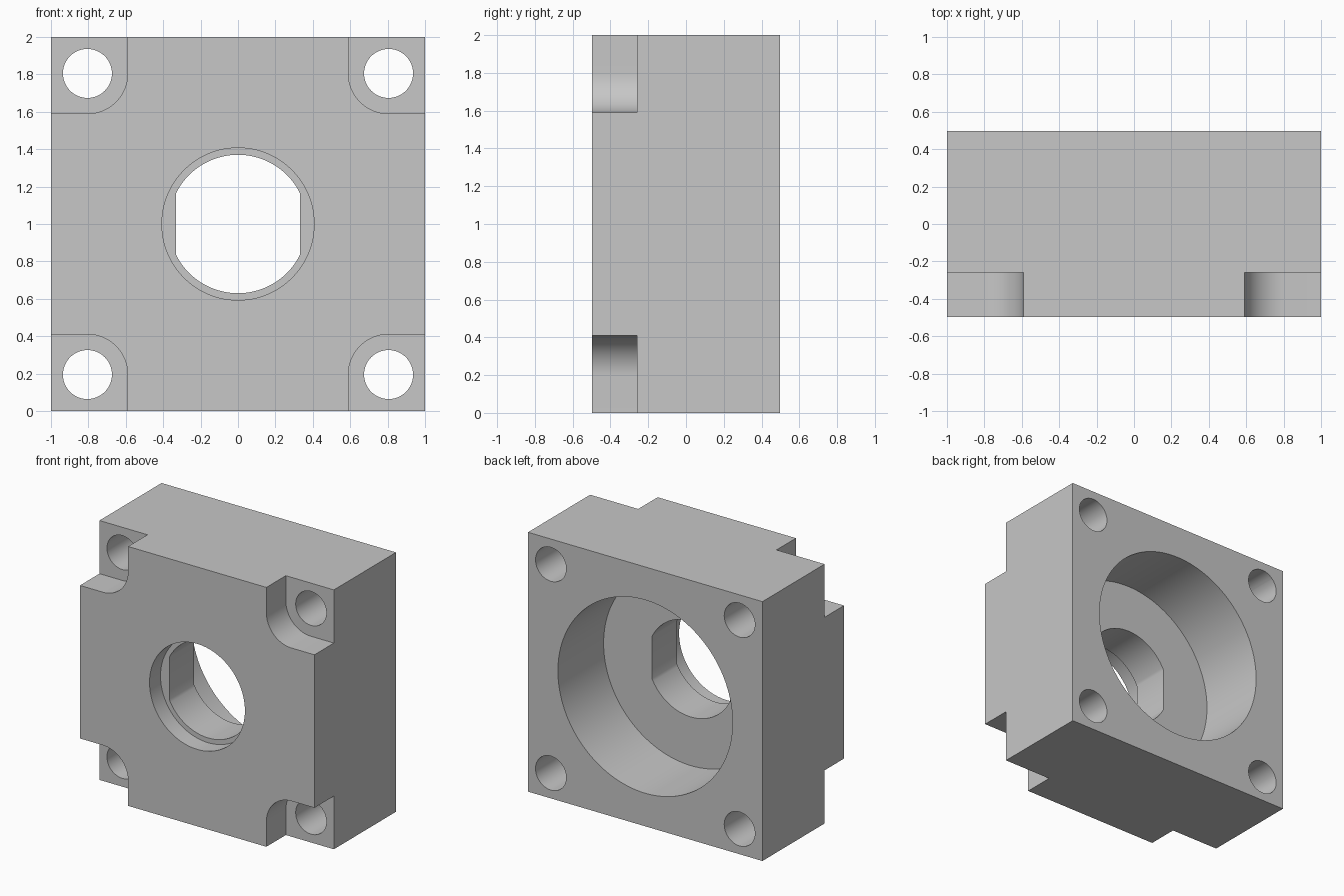
import bpy, bmesh
from math import pi, sin, cos, acos

cube = bpy.data.objects.get("Cube")
if cube:
    bpy.data.objects.remove(cube, do_unlink=True)

FRONT, BACK = -0.497, 0.497
POCKET_FLOOR, COLLAR_FLOOR, BORE_FLOOR = -0.26, -0.363, -0.06
BOLT = 0.805          # bolt offset from the centre, in x and z
PAST = 0.1            # cutter overshoot

grey = bpy.data.materials.new("plain grey")
grey.use_nodes = True
grey.diffuse_color = (0.57, 0.57, 0.57, 1)
grey.node_tree.nodes["Principled BSDF"].inputs["Base Color"].default_value = (0.57, 0.57, 0.57, 1)


def arc(r, start, end, steps, cx=0, cz=0):
    """Points along an arc, both ends included."""
    return [(cx + r * cos(start + (end - start) * i / steps),
             cz + r * sin(start + (end - start) * i / steps)) for i in range(steps + 1)]


def circle(r, steps, cx=0, cz=0):
    return arc(r, 0, 2 * pi, steps, cx, cz)[:-1]


def prism(name, outline, y0, y1):
    """Extrude an x-z outline (relative to the block centre) along y."""
    bm = bmesh.new()
    face = bm.faces.new([bm.verts.new((x, y0, z + 1)) for x, z in outline])
    out = bmesh.ops.extrude_face_region(bm, geom=[face])
    moved = [v for v in out["geom"] if isinstance(v, bmesh.types.BMVert)]
    bmesh.ops.translate(bm, verts=moved, vec=(0, y1 - y0, 0))
    bmesh.ops.recalc_face_normals(bm, faces=bm.faces)
    mesh = bpy.data.meshes.new(name)
    bm.to_mesh(mesh)
    bm.free()
    mesh.materials.append(grey)
    obj = bpy.data.objects.new(name, mesh)
    bpy.context.collection.objects.link(obj)
    return obj


# Solid block
block = prism("bearing_block", [(-1, -1), (1, -1), (1, 1), (-1, 1)], FRONT, BACK)

# Central openings: back bore, front collar recess, hole with two flat sides
half_flat = acos(0.332 / 0.37)
flat_hole = (arc(0.37, half_flat, pi - half_flat, 40)
             + arc(0.37, pi + half_flat, 2 * pi - half_flat, 40))
cutters = [
    prism("back_bore_cutter", circle(0.745, 128), BORE_FLOOR, BACK + PAST),
    prism("collar_recess_cutter", circle(0.407, 96), FRONT - PAST, COLLAR_FLOOR),
    prism("flat_sided_hole_cutter", flat_hole, COLLAR_FLOOR - PAST, BORE_FLOOR + PAST),
]

# Corner pockets with rounded inner corners, and their bolt holes
for sx in (-1, 1):
    for sz in (-1, 1):
        edge = 1 + PAST
        corner = [(edge, edge), (0.59, edge)] + arc(0.215, pi, 1.5 * pi, 24, BOLT, BOLT) + [(edge, 0.59)]
        cutters.append(prism("corner_pocket_cutter", [(sx * x, sz * z) for x, z in corner],
                             FRONT - PAST, POCKET_FLOOR))
        cutters.append(prism("bolt_hole_cutter", circle(0.131, 48, sx * BOLT, sz * BOLT),
                             POCKET_FLOOR - PAST, BACK + PAST))

# Cut the openings, then drop the cutters
bpy.ops.object.select_all(action='DESELECT')
bpy.context.view_layer.objects.active = block
block.select_set(True)
for cutter in cutters:
    cutter.hide_render = True
    mod = block.modifiers.new(cutter.name, 'BOOLEAN')
    mod.operation = 'DIFFERENCE'
    mod.solver = 'EXACT'
    mod.object = cutter
    bpy.ops.object.modifier_apply(modifier=mod.name)
    bpy.data.objects.remove(cutter, do_unlink=True)

bpy.ops.object.shade_smooth_by_angle(angle=pi / 6)
